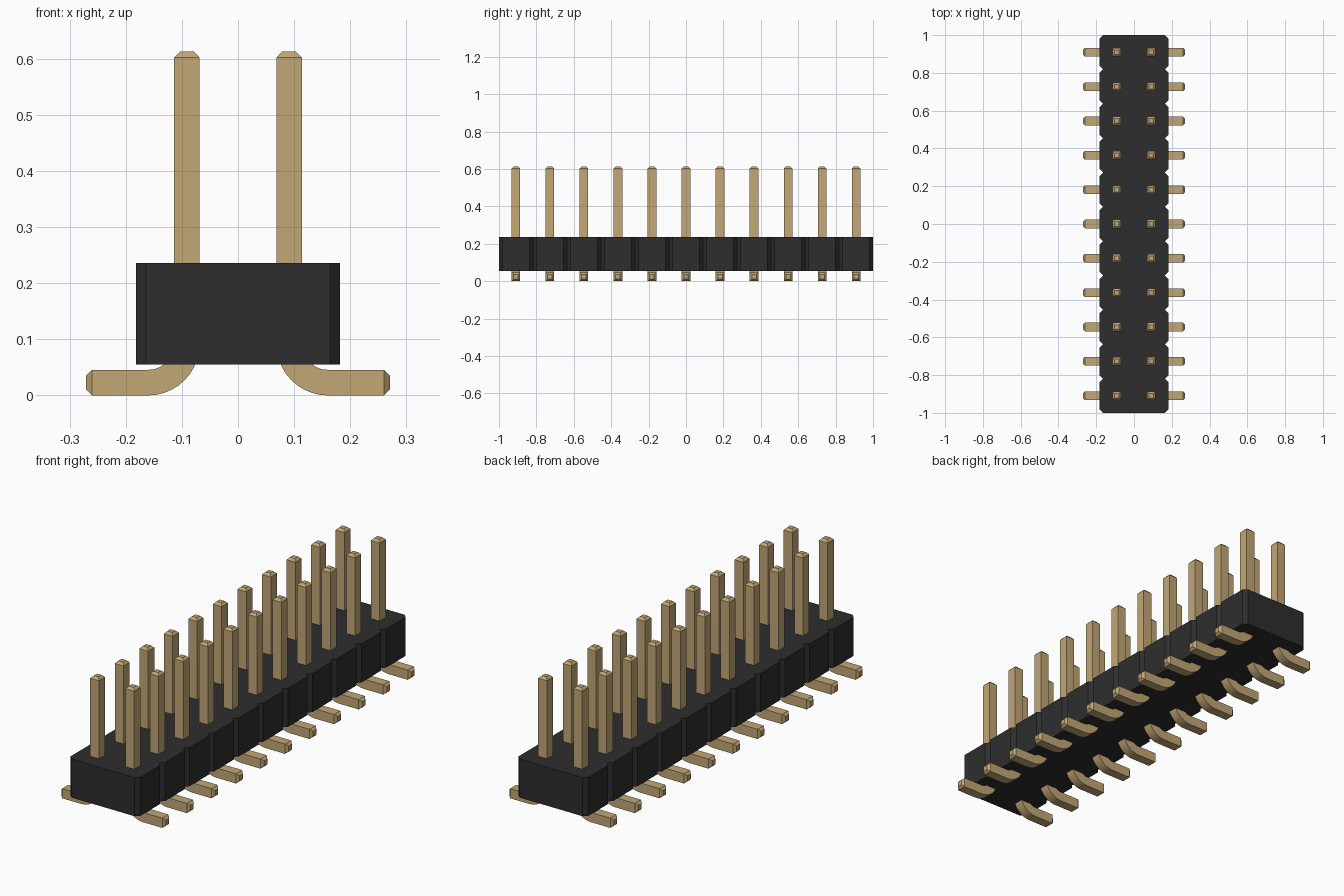
import bpy, bmesh, math
from mathutils import Vector

cube = bpy.data.objects.get("Cube")
if cube:
    bpy.data.objects.remove(cube, do_unlink=True)

COUNT = 11
PITCH = 2 / COUNT
HALF = 0.0228         # half thickness of a pin
ROW_X = 0.0912        # distance of each row from the middle
BEND_R = 0.069        # centreline bend radius


def material(name, colour, roughness):
    mat = bpy.data.materials.new(name)
    mat.use_nodes = True
    mat.diffuse_color = colour
    bsdf = mat.node_tree.nodes["Principled BSDF"]
    bsdf.inputs["Base Color"].default_value = colour
    bsdf.inputs["Roughness"].default_value = roughness
    return mat


black = material("black plastic", (0.027, 0.027, 0.027, 1), 0.6)
gold = material("gold plating", (0.54, 0.385, 0.18, 1), 0.5)


def finish(bm, name, mat):
    bmesh.ops.recalc_face_normals(bm, faces=bm.faces)
    for face in bm.faces:
        face.smooth = True
    for edge in bm.edges:
        edge.smooth = edge.calc_face_angle(0) < math.radians(30)
    mesh = bpy.data.meshes.new(name)
    bm.to_mesh(mesh)
    bm.free()
    mesh.materials.append(mat)
    return mesh


def place(name, mesh, location=(0, 0, 0), turn=0):
    obj = bpy.data.objects.new(name, mesh)
    obj.location = location
    obj.rotation_euler.z = turn
    bpy.context.collection.objects.link(obj)
    return obj


# Housing: a row of chamfered cells, extruded upwards
def housing_mesh():
    side, cut, low, high = 0.182, 0.018, 0.055, 0.236
    right = []
    for i in range(COUNT):
        start = -1 + i * PITCH
        right += [(side - cut, start), (side, start + cut),
                  (side, start + PITCH - cut)]
    right.append((side - cut, 1))
    outline = right + [(-x, -y) for x, y in right]
    bm = bmesh.new()
    base = bm.faces.new([bm.verts.new((x, y, low)) for x, y in outline])
    top = bmesh.ops.extrude_face_region(bm, geom=[base], use_keep_orig=True)
    verts = [v for v in top["geom"] if isinstance(v, bmesh.types.BMVert)]
    bmesh.ops.translate(bm, vec=(0, 0, high - low), verts=verts)
    return finish(bm, "housing", black)


# Pin: a square section swept down the post, round the bend and along the foot
def pin_mesh():
    tip = 0.012
    path = [(ROW_X, 0.613, 0, tip), (ROW_X, 0.602, 0, HALF)]
    centre = Vector((ROW_X + BEND_R, HALF + BEND_R))
    steps = 10
    for i in range(steps + 1):
        a = math.pi / 2 * i / steps
        path.append((centre.x - BEND_R * math.cos(a),
                     centre.y - BEND_R * math.sin(a), a, HALF))
    path += [(0.26, HALF, math.pi / 2, HALF), (0.271, HALF, math.pi / 2, tip)]
    bm = bmesh.new()
    rings = []
    for x, z, a, h in path:
        across = Vector((math.cos(a), 0, math.sin(a))) * h
        depth = Vector((0, h, 0))
        mid = Vector((x, 0, z))
        rings.append([bm.verts.new(mid + across * s + depth * t)
                      for s, t in ((1, 1), (-1, 1), (-1, -1), (1, -1))])
    for a, b in zip(rings, rings[1:]):
        for k in range(4):
            n = (k + 1) % 4
            bm.faces.new((a[k], a[n], b[n], b[k]))
    bm.faces.new(rings[0])
    bm.faces.new(rings[-1])
    return finish(bm, "pin", gold)


place("housing", housing_mesh())
pin = pin_mesh()
for i in range(COUNT):
    y = -1 + (i + 0.5) * PITCH
    place(f"left_pin_{i + 1}", pin, (0, y, 0))
    place(f"right_pin_{i + 1}", pin, (0, y, 0), math.pi)
